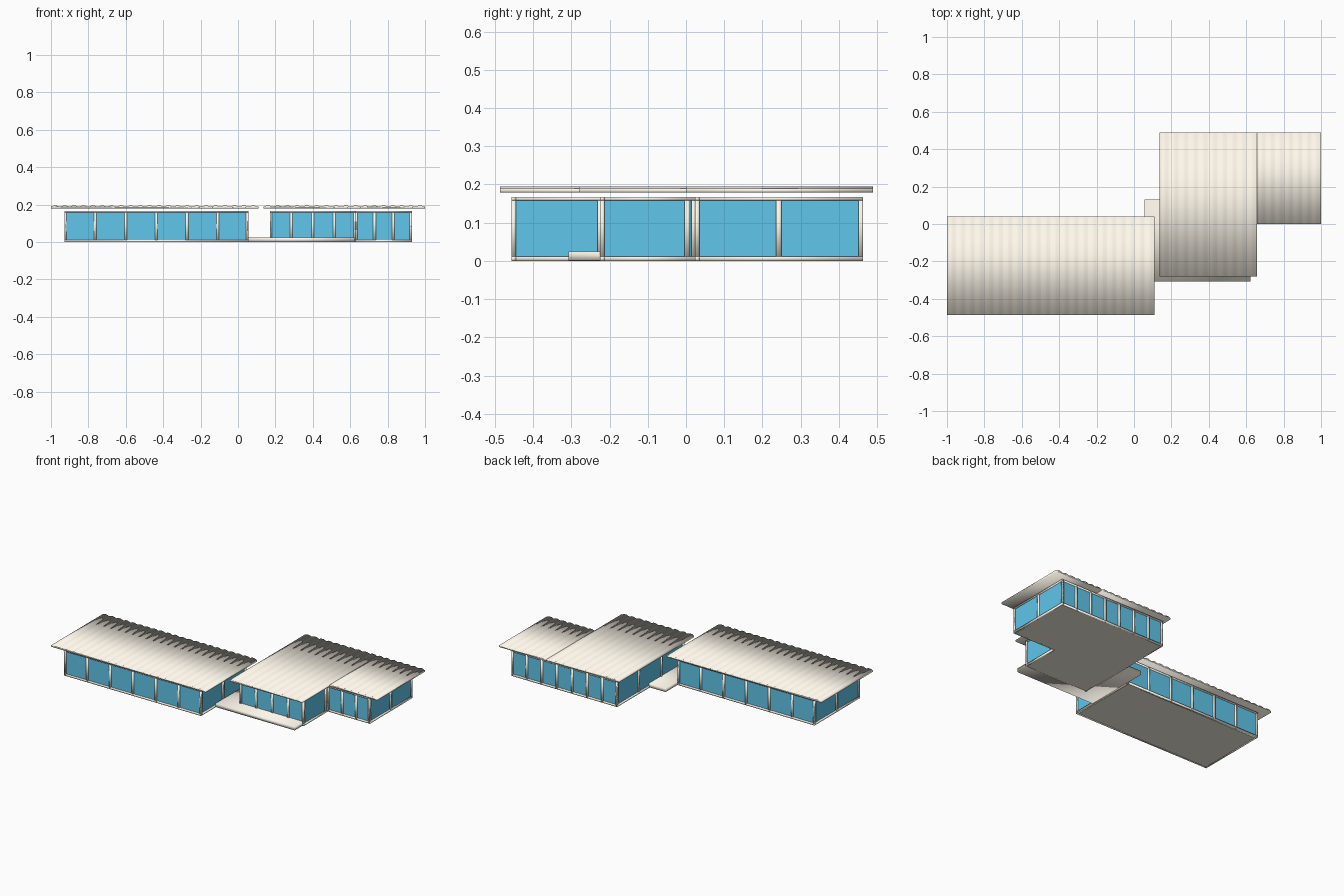
import bpy, bmesh
from mathutils import Vector

if "Cube" in bpy.data.objects:
    bpy.data.objects.remove(bpy.data.objects["Cube"])


def material(name, color):
    m = bpy.data.materials.new(name)
    m.diffuse_color = (*color, 1)
    m.use_nodes = True
    m.node_tree.nodes["Principled BSDF"].inputs["Base Color"].default_value = m.diffuse_color
    return m


CREAM = material("cream", (1.0, 0.94, 0.83))
GLASS = material("blue_glass", (0.115, 0.57, 0.83))


def finish(bm, name, mats, smooth=True):
    bmesh.ops.recalc_face_normals(bm, faces=bm.faces)
    for f in bm.faces:
        f.smooth = smooth
    me = bpy.data.meshes.new(name)
    bm.to_mesh(me)
    bm.free()
    for m in mats:
        me.materials.append(m)
    ob = bpy.data.objects.new(name, me)
    bpy.context.collection.objects.link(ob)
    return ob


def add_box(bm, x0, x1, y0, y1, z0, z1):
    vs = bmesh.ops.create_cube(bm, size=1)["verts"]
    for v in vs:
        v.co = Vector(((x0 + x1) / 2 + v.co.x * (x1 - x0),
                       (y0 + y1) / 2 + v.co.y * (y1 - y0),
                       (z0 + z1) / 2 + v.co.z * (z1 - z0)))


def extrude_outline(bm, pts, vec):
    f = bm.faces.new([bm.verts.new(p) for p in pts])
    geo = bmesh.ops.extrude_face_region(bm, geom=[f])["geom"]
    moved = [g for g in geo if isinstance(g, bmesh.types.BMVert)]
    bmesh.ops.translate(bm, verts=moved, vec=vec)


H = 0.167     # wall height
T = 0.012     # frame bar size
D = 0.006     # glass recess


def glass_core(name, outline):
    # outline is counter-clockwise and axis-aligned; inset it by the recess
    n = len(outline)
    pts = []
    for i in range(n):
        p, a, b = (Vector(outline[k % n]) for k in (i, i - 1, i + 1))
        d1, d2 = (p - a).normalized(), (b - p).normalized()
        q = p + D * (Vector((-d1.y, d1.x)) + Vector((-d2.y, d2.x)))
        pts.append((q.x, q.y, 0))
    bm = bmesh.new()
    extrude_outline(bm, pts, (0, 0, H - 0.003))
    bmesh.ops.recalc_face_normals(bm, faces=bm.faces)
    for f in bm.faces:
        f.material_index = 0 if abs(f.normal.z) < 0.5 else 1
    finish(bm, name, [GLASS, CREAM], smooth=False)


def wall_frames(name, outline, splits):
    # posts and rails along each wall; splits gives mullion fractions
    bm = bmesh.new()
    n = len(outline)
    for i in range(n):
        a, b = Vector(outline[i]), Vector(outline[(i + 1) % n])
        d = (b - a).normalized()
        inward = Vector((-d.y, d.x)) * T

        def bar(s, e, z0, z1):
            c = [a + d * s, a + d * e + inward]
            xs, ys = sorted(v.x for v in c), sorted(v.y for v in c)
            add_box(bm, *xs, *ys, z0, z1)

        L = (b - a).length
        bar(0, L, 0, T)
        bar(0, L, H - 0.009, H)
        s = splits[i]
        fr = [k / s for k in range(1, s)] if isinstance(s, int) else s
        for f in fr:
            bar(f * L - 0.007, f * L + 0.007, 0, H)
        bar(0, 0.008, 0, H)
        bar(L - 0.008, L, 0, H)
    finish(bm, name, [CREAM])


def ribbed_roof(name, x0, x1, y0, y1, count):
    # softly ribbed sheet profile across x, extruded along y
    p = (x1 - x0) / count
    prof = [(x0, 0.179)]
    for k in range(count):
        for u, z in ((0, 0.189), (0.3, 0.195), (0.6, 0.195), (0.9, 0.189)):
            prof.append((x0 + (k + u) * p, z))
    prof += [(x1, 0.189), (x1, 0.179)]
    bm = bmesh.new()
    extrude_outline(bm, [(x, y0, z) for x, z in prof], (0, y1 - y0, 0))
    finish(bm, name, [CREAM])


# left pavilion
left = [(-0.928, -0.457), (0.055, -0.457), (0.055, 0.007), (-0.928, 0.007)]
glass_core("left_glass", left)
wall_frames("left_frames", left, [6, 2, 6, 2])
ribbed_roof("left_roof", -1.0, 0.11, -0.487, 0.04, 22)

# right L-shaped pavilion
right = [(0.17, -0.225), (0.63, -0.225), (0.63, 0.023), (0.93, 0.023),
         (0.93, 0.463), (0.17, 0.463)]
glass_core("right_glass", right)
wall_frames("right_frames", right, [4, [0.92], 3, 2, 7, 3])
ribbed_roof("right_roof_front", 0.137, 0.658, -0.28, 0.49, 10)
ribbed_roof("right_roof_side", 0.658, 1.0, 0.0, 0.49, 7)

# entrance terrace slab
bm = bmesh.new()
add_box(bm, 0.055, 0.622, -0.307, 0.13, 0.001, 0.025)
finish(bm, "terrace", [CREAM])
